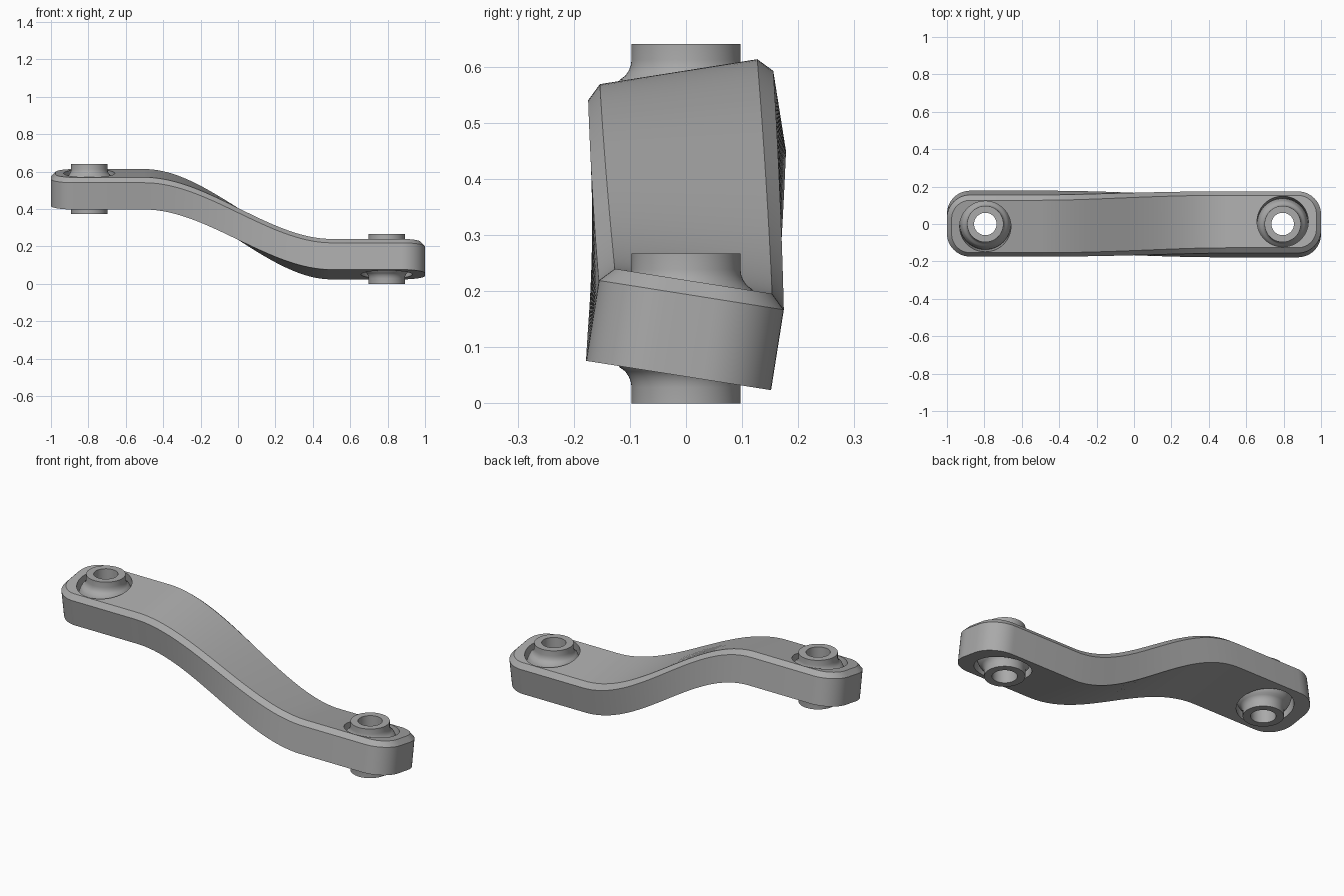
import bpy, bmesh, math
from mathutils import Matrix, Vector

cube = bpy.data.objects.get("Cube")
if cube:
    bpy.data.objects.remove(cube, do_unlink=True)

HALF_W, HALF_T, CHAMFER, CORNER = 0.167, 0.085, 0.025, 0.125
Z_HIGH, Z_LOW, TWIST, JOINT_X = 0.507, 0.1335, math.radians(9), 0.795

grey = bpy.data.materials.new("satin grey")
grey.use_nodes = True
colour = (0.40, 0.40, 0.40, 1)
grey.diffuse_color = colour
grey.node_tree.nodes["Principled BSDF"].inputs["Base Color"].default_value = colour


def frame(x):
    """Centre height and twist angle of the arm at x."""
    t = min(max(x + 0.5, 0), 1)
    s = t * t * (3 - 2 * t)
    return Z_HIGH + (Z_LOW - Z_HIGH) * s, TWIST * (1 - 2 * s)


def place(x, v, w):
    z, a = frame(x)
    return Vector((x, v * math.cos(a) - w * math.sin(a),
                   z + v * math.sin(a) + w * math.cos(a)))


def outline(inset):
    """Stations (x, half width) of a round-cornered strip."""
    r = CORNER - inset
    arc = []
    for i in range(13):
        a = math.pi / 2 * i / 12
        arc.append((-1 + CORNER - r * math.cos(a), HALF_W - CORNER + r * math.sin(a)))
    middle = [(-0.5 + i / 40, HALF_W - inset) for i in range(41)]
    return arc + middle + [(-x, h) for x, h in reversed(arc)]


def make_object(name, bm):
    bmesh.ops.recalc_face_normals(bm, faces=bm.faces)
    mesh = bpy.data.meshes.new(name)
    bm.to_mesh(mesh)
    bm.free()
    mesh.materials.append(grey)
    ob = bpy.data.objects.new(name, mesh)
    bpy.context.collection.objects.link(ob)
    return ob


def activate(ob):
    bpy.ops.object.select_all(action='DESELECT')
    ob.select_set(True)
    bpy.context.view_layer.objects.active = ob


# Twisted S-shaped arm, chamfered along its upper rim
bm = bmesh.new()
rings = []
for (x, h), (xi, hi) in zip(outline(0), outline(CHAMFER)):
    section = [(x, -h, -HALF_T), (x, h, -HALF_T), (x, h, HALF_T - CHAMFER),
               (xi, hi, HALF_T), (xi, -hi, HALF_T), (x, -h, HALF_T - CHAMFER)]
    rings.append([bm.verts.new(place(*p)) for p in section])
for a, b in zip(rings, rings[1:]):
    for i in range(6):
        j = (i + 1) % 6
        bm.faces.new((a[i], a[j], b[j], b[i]))
for r in (rings[0], rings[-1]):
    bm.faces.new((r[0], r[1], r[2], r[5]))
    bm.faces.new((r[5], r[2], r[3], r[4]))
arm = make_object("arm", bm)

# Sockets bored square to the tilted ends
for x in (-JOINT_X, JOINT_X):
    z, a = frame(x)
    bm = bmesh.new()
    bmesh.ops.create_cone(bm, cap_ends=True, segments=64, radius1=0.137, radius2=0.137,
                          depth=0.5, matrix=Matrix.Translation((x, 0, z)) @ Matrix.Rotation(a, 4, 'X'))
    cutter = make_object("socket_cutter", bm)
    cutter.hide_render = True
    mod = arm.modifiers.new("socket", 'BOOLEAN')
    mod.operation, mod.solver, mod.object = 'DIFFERENCE', 'EXACT', cutter
    activate(arm)
    bpy.ops.object.modifier_apply(modifier=mod.name)
    bpy.data.objects.remove(cutter, do_unlink=True)
activate(arm)
bpy.ops.object.shade_smooth_by_angle(angle=math.radians(25))


# Ball bushings: upright sphere with filleted necks and a through bore
def bushing(name, x):
    neck = [(0.06, 0.1335), (0.097, 0.1335), (0.097, 0.105), (0.0985, 0.095),
            (0.102, 0.086), (0.108, 0.077), (0.118, 0.0696)]
    ball = [(0.137 * math.cos(a), 0.137 * math.sin(a))
            for a in (math.radians(d) for d in range(25, -26, -5))]
    profile = neck + ball + [(r, -z) for r, z in reversed(neck)]
    bm = bmesh.new()
    verts = [bm.verts.new((r, 0, z)) for r, z in profile]
    edges = [bm.edges.new((verts[i], verts[(i + 1) % len(verts)])) for i in range(len(verts))]
    bmesh.ops.spin(bm, geom=verts + edges, cent=(0, 0, 0), axis=(0, 0, 1),
                   angle=2 * math.pi, steps=64, use_merge=True)
    bmesh.ops.remove_doubles(bm, verts=bm.verts, dist=0.0001)
    ob = make_object(name, bm)
    ob.location = (x, 0, frame(x)[0])
    activate(ob)
    bpy.ops.object.shade_smooth_by_angle(angle=math.radians(40))


bushing("upper_ball_bushing", -JOINT_X)
bushing("lower_ball_bushing", JOINT_X)
